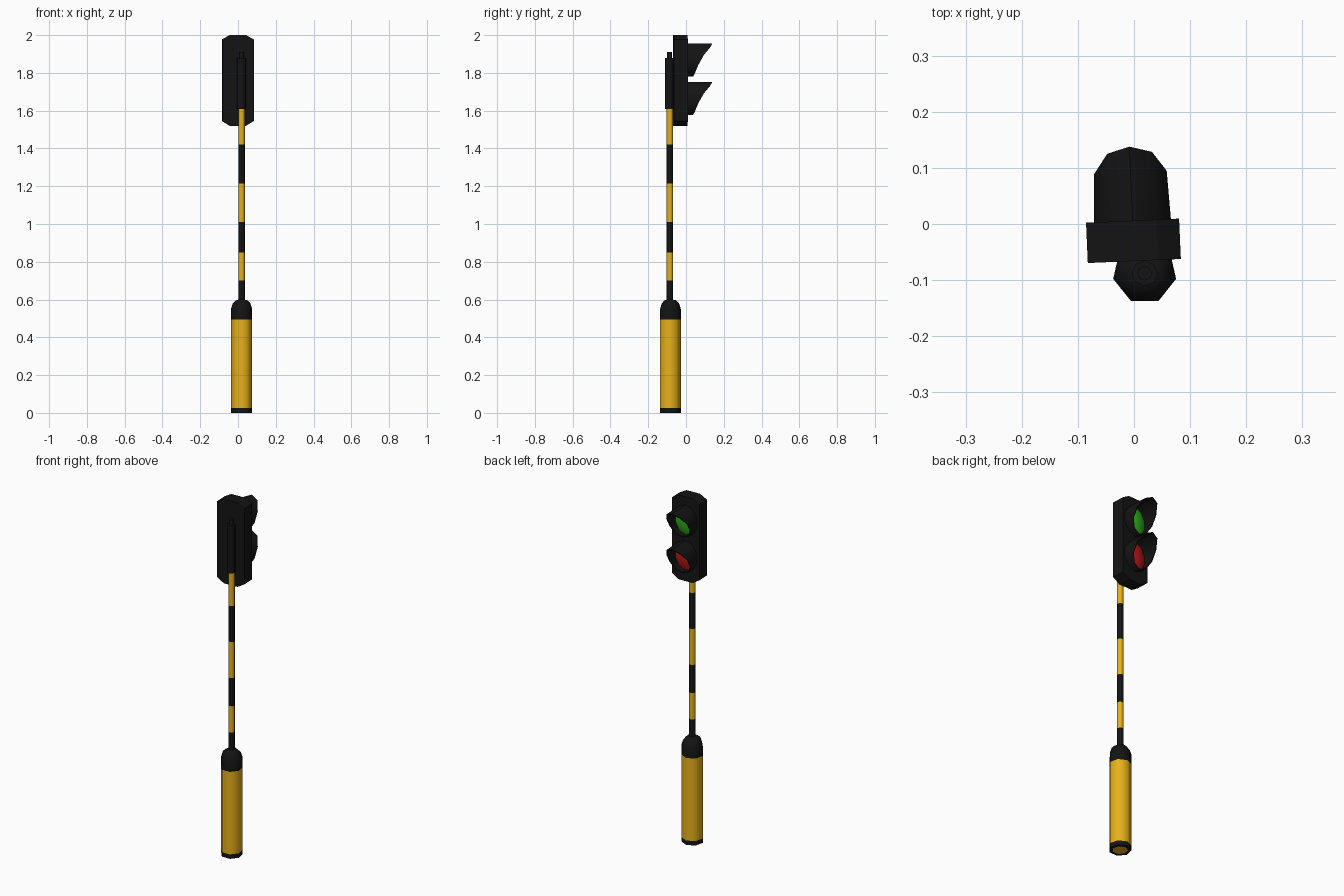
import bpy, bmesh
from math import sin, cos, pi, radians
from mathutils import Matrix, Vector

if "Cube" in bpy.data.objects:
    bpy.data.objects.remove(bpy.data.objects["Cube"])


def material(name, rgb):
    m = bpy.data.materials.new(name)
    m.diffuse_color = (*rgb, 1)
    m.use_nodes = True
    m.node_tree.nodes["Principled BSDF"].inputs["Base Color"].default_value = m.diffuse_color
    return m


BLACK = material("black", (0.007, 0.007, 0.007))
YELLOW = material("yellow", (0.80, 0.44, 0.01))
GREEN = material("green", (0.03, 0.45, 0.01))
RED = material("red", (0.5, 0.01, 0.01))

PX, PY = 0.019, -0.085          # pole axis
TURN = (Matrix.Translation((-0.001, -0.03, 0)) @ Matrix.Rotation(radians(2.5), 4, 'Z')
        @ Matrix.Translation((0, 0.03, 0)))   # the head is slightly twisted


def finish(name, bm, mat, angle=None, turn=False):
    bmesh.ops.recalc_face_normals(bm, faces=bm.faces)
    if turn:
        bm.transform(TURN)
    me = bpy.data.meshes.new(name)
    bm.to_mesh(me)
    bm.free()
    me.materials.append(mat)
    ob = bpy.data.objects.new(name, me)
    bpy.context.collection.objects.link(ob)
    if angle:
        bpy.ops.object.select_all(action='DESELECT')
        ob.select_set(True)
        bpy.context.view_layer.objects.active = ob
        bpy.ops.object.shade_smooth_by_angle(angle=radians(angle))
    return ob


def skin(bm, rings):
    """Join consecutive closed loops of points with quads."""
    loops = [[bm.verts.new(p) for p in r] for r in rings]
    for a, b in zip(loops, loops[1:]):
        n = len(a)
        for i in range(n):
            bm.faces.new((a[i], a[(i + 1) % n], b[(i + 1) % n], b[i]))
    return loops


def post(name, profile, mat, sides=7, x=PX, y=PY, bottom=False, top=False):
    """Upright lathe from (radius, z) pairs."""
    bm = bmesh.new()
    loops = skin(bm, [[(x + r * cos(pi / 2 + 2 * pi * i / sides),
                        y + r * sin(pi / 2 + 2 * pi * i / sides), z)
                       for i in range(sides)] for r, z in profile])
    if bottom:
        bm.faces.new(loops[0])
    if top:
        bm.faces.new(loops[-1])
    return finish(name, bm, mat, 55)


# Bollard base: black foot, yellow body, domed black cap
post("base_foot", [(0.04, 0), (0.0575, 0), (0.0575, 0.025)], BLACK)
post("base_underside", [(0.04, 0), (0.04, 0.002)], YELLOW, bottom=True)
post("base_body", [(0.0575, 0.025), (0.0575, 0.495)], YELLOW)
post("base_cap", [(0.0575, 0.495), (0.0575, 0.55), (0.048, 0.58), (0.033, 0.595),
                  (0.016, 0.60)], BLACK, top=True)

# Striped pole
levels = [0.60, 0.70, 0.85, 1.01, 1.215, 1.42, 1.61]
for i, (lo, hi) in enumerate(zip(levels, levels[1:])):
    post(f"pole_band_{i + 1}", [(0.017, lo), (0.017, hi)], YELLOW if i % 2 else BLACK, sides=8)

# Sleeve holding the head, with a small knob on top
post("pole_sleeve", [(0.023, 1.61), (0.023, 1.88)], BLACK, sides=8, y=-0.088,
     bottom=True, top=True)
post("sleeve_knob", [(0.013, 1.88), (0.013, 1.91)], BLACK, sides=8, y=-0.088, top=True)

# Signal housing with clipped corners
bm = bmesh.new()
outline = [(-0.083, 1.545), (-0.042, 1.52), (0.042, 1.52), (0.083, 1.545),
           (0.083, 1.977), (0.042, 2.0), (-0.042, 2.0), (-0.083, 1.977)]
ends = skin(bm, [[(x, y, z) for x, z in outline] for y in (-0.066, 0.006)])
for loop in ends:
    bm.faces.new(loop)
finish("signal_housing", bm, BLACK, turn=True)


def oval(rx, rz, cz, depths):
    """Ten-sided loop starting at the top; depths run from top to bottom."""
    return [Vector((rx * sin(i * pi / 5), depths[min(i, 10 - i)], cz + rz * cos(i * pi / 5)))
            for i in range(10)]


# Lamps: domed lens under a sloping hood
rim = [0.138, 0.127, 0.092, 0.062, 0.045, 0.038]
for label, cz, mat in (("upper", 1.868, GREEN), ("lower", 1.665, RED)):
    bm = bmesh.new()
    skin(bm, [oval(0.072, 0.087, cz, [0.004] * 6), oval(0.068, 0.087, cz, rim),
              oval(0.063, 0.082, cz, [d - 0.001 for d in rim]),
              oval(0.063, 0.082, cz, [0.004] * 6)])
    finish(label + "_hood", bm, BLACK, 40, turn=True)

    bm = bmesh.new()
    loops = skin(bm, [oval(0.0635, 0.0825, cz, [0.008] * 6), oval(0.048, 0.062, cz, [0.017] * 6),
                      oval(0.025, 0.032, cz, [0.023] * 6)])
    tip = bm.verts.new((0, 0.025, cz))
    for i in range(10):
        bm.faces.new((loops[-1][i], loops[-1][(i + 1) % 10], tip))
    finish(label + "_lens", bm, mat, 40, turn=True)
